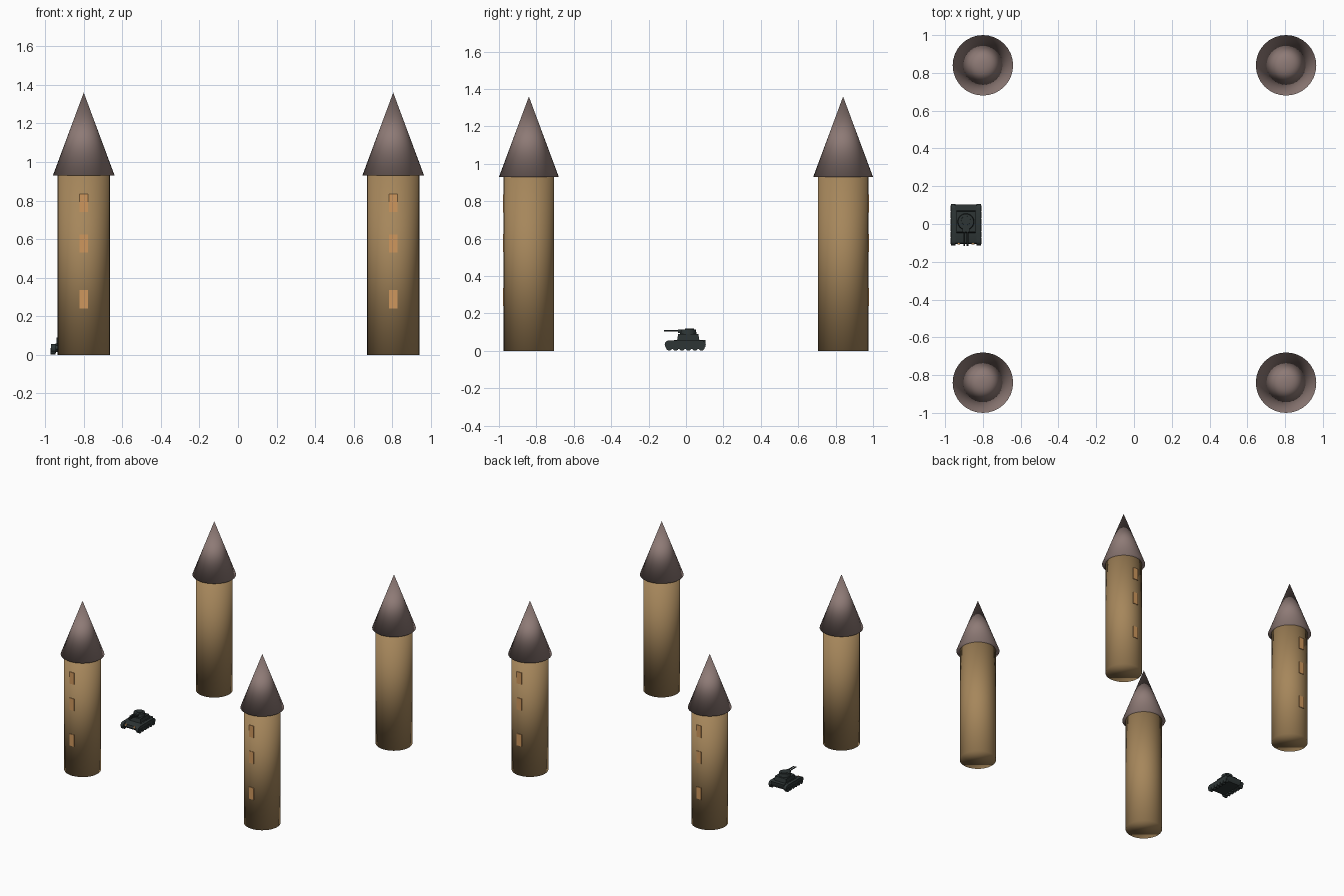
import bpy, bmesh, math
from mathutils import Matrix, Vector

if "Cube" in bpy.data.objects:
    bpy.data.objects.remove(bpy.data.objects["Cube"])


def material(name, rgb):
    m = bpy.data.materials.new(name)
    m.diffuse_color = (*rgb, 1)
    m.use_nodes = True
    m.node_tree.nodes["Principled BSDF"].inputs["Base Color"].default_value = m.diffuse_color
    return m


STONE = material("tan stone", (0.38, 0.24, 0.105))
ROOF = material("mauve roof", (0.27, 0.195, 0.18))
WINDOW = material("orange window", (0.62, 0.31, 0.11))
STEEL = material("dark steel", (0.027, 0.036, 0.036))


def finish(name, bm, mat, smooth=None):
    bmesh.ops.recalc_face_normals(bm, faces=bm.faces)
    me = bpy.data.meshes.new(name)
    bm.to_mesh(me)
    bm.free()
    me.materials.append(mat)
    ob = bpy.data.objects.new(name, me)
    bpy.context.collection.objects.link(ob)
    if smooth == "all":
        for p in me.polygons:
            p.use_smooth = True
    elif smooth:
        bpy.ops.object.select_all(action='DESELECT')
        ob.select_set(True)
        bpy.context.view_layer.objects.active = ob
        bpy.ops.object.shade_smooth_by_angle(angle=math.radians(40))
    return ob


def box(name, lo, hi, mat):
    lo, hi = Vector(lo), Vector(hi)
    bm = bmesh.new()
    bmesh.ops.create_cube(bm, size=1, matrix=Matrix.Translation((lo + hi) / 2)
                          @ Matrix.Diagonal((*(hi - lo), 1)))
    return finish(name, bm, mat)


def cone(name, centre, r1, r2, depth, mat, axis='Z', seg=32, smooth=True):
    rot = {'Z': Matrix(), 'X': Matrix.Rotation(math.pi / 2, 4, 'Y'),
           'Y': Matrix.Rotation(math.pi / 2, 4, 'X')}[axis]
    bm = bmesh.new()
    bmesh.ops.create_cone(bm, cap_ends=True, segments=seg, radius1=r1, radius2=r2,
                          depth=depth, matrix=Matrix.Translation(centre) @ rot)
    return finish(name, bm, mat, smooth)


def side_prism(name, profile, x0, x1, mat):
    # (y, z) outline extruded along x
    bm = bmesh.new()
    f = bm.faces.new([bm.verts.new((x0, y, z)) for y, z in profile])
    new = bmesh.ops.extrude_face_region(bm, geom=[f])['geom']
    bmesh.ops.translate(bm, vec=(x1 - x0, 0, 0),
                        verts=[v for v in new if isinstance(v, bmesh.types.BMVert)])
    return finish(name, bm, mat, True)


# Four towers, windows facing outwards at front and back
for x, xn in ((-0.80, "left"), (0.805, "right")):
    for s, yn in ((-1, "front"), (1, "back")):
        y = s * 0.84
        tag = f"{yn}_{xn}"
        cone(f"tower_wall_{tag}", (x, y, 0.465), 0.135, 0.135, 0.93, STONE, smooth="all")
        cone(f"tower_roof_{tag}", (x, y, 1.145), 0.16, 0, 0.43, ROOF, smooth="all")
        for i, z in enumerate((0.24, 0.53, 0.74)):
            ya, yb = sorted((y + s * 0.1315, y + s * 0.139))
            box(f"window_{tag}_{i}", (x - 0.021, ya, z), (x + 0.021, yb, z + 0.095), WINDOW)

# Tank hull, superstructure and turret
CX = -0.89
side_prism("tank_hull", [(-0.105, 0.03), (-0.09, 0.015), (0.09, 0.015), (0.103, 0.035),
                         (0.103, 0.058), (-0.06, 0.058), (-0.1, 0.048)],
           CX - 0.057, CX + 0.057, STEEL)
side_prism("tank_superstructure", [(-0.048, 0.055), (0.072, 0.055), (0.066, 0.09), (-0.042, 0.09)],
           CX - 0.05, CX + 0.05, STEEL)
cone("tank_turret", (CX, 0.012, 0.1025), 0.044, 0.041, 0.025, STEEL)
cone("turret_hatch", (CX, 0.018, 0.116), 0.025, 0.024, 0.005, STEEL, seg=24)
box("gun_mantlet", (CX - 0.018, -0.043, 0.096), (CX + 0.018, -0.02, 0.114), STEEL)

# Tracks, wheels, twin guns and lamps, mirrored about the tank centre
for s, n in ((-1, "left"), (1, "right")):
    xa, xb = sorted((CX + s * 0.055, CX + s * 0.079))
    outline = []
    for c, a0 in ((0.083, -90), (-0.091, 90)):
        for k in range(9):
            a = math.radians(a0 + k * 22.5)
            outline.append((c + 0.023 * math.cos(a), 0.033 + 0.023 * math.sin(a)))
    side_prism(f"track_{n}", outline, xa, xb, STEEL)
    for i in range(6):
        cone(f"road_wheel_{n}_{i}", (CX + s * 0.069, -0.09 + i * 0.0345, 0.018),
             0.0165, 0.0165, 0.025, STEEL, 'X', 16)
    cone(f"gun_barrel_{n}", (CX + s * 0.009, -0.075, 0.108), 0.0045, 0.0045, 0.085, STEEL, 'Y', 12)
    cone(f"headlamp_{n}", (CX + s * 0.038, -0.104, 0.044), 0.007, 0.007, 0.008, WINDOW, 'Y', 12)
